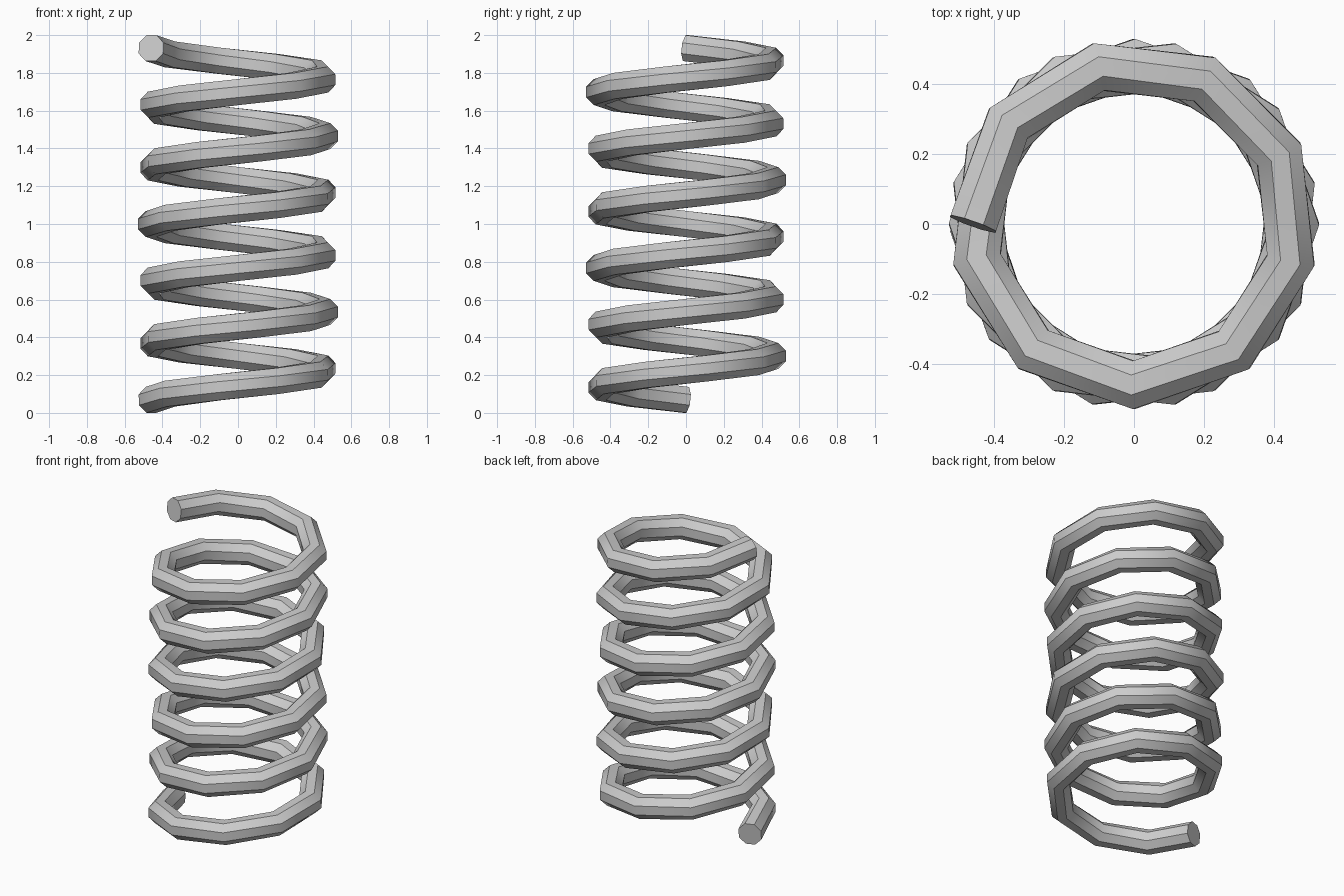
import bpy, bmesh, math
from mathutils import Vector

if "Cube" in bpy.data.objects:
    bpy.data.objects.remove(bpy.data.objects["Cube"])

TURNS, SEGMENTS, SIDES = 6, 56, 8
COIL_R, WIRE_R = 0.46, 0.0745
Z_LOW, Z_HIGH = 0.069, 1.931


def helix_point(i):
    # counter-clockwise climb starting and ending on the left side
    t = i / SEGMENTS
    a = math.pi + t * TURNS * 2 * math.pi
    return Vector((COIL_R * math.cos(a), COIL_R * math.sin(a),
                   Z_LOW + t * (Z_HIGH - Z_LOW)))


path = [helix_point(i) for i in range(SEGMENTS + 1)]
bm = bmesh.new()
rings = []

# octagonal wire section at every bend, flat side up
for i, p in enumerate(path):
    before = path[max(i - 1, 0)]
    after = path[min(i + 1, SEGMENTS)]
    tangent = (after - before).normalized()
    outward = tangent.cross(Vector((0, 0, 1))).normalized()
    up = outward.cross(tangent)
    ring = []
    for k in range(SIDES):
        a = (k + 0.5) * 2 * math.pi / SIDES
        ring.append(bm.verts.new(
            p + WIRE_R * (math.cos(a) * outward + math.sin(a) * up)))
    rings.append(ring)

# wire walls
for r0, r1 in zip(rings, rings[1:]):
    for k in range(SIDES):
        n = (k + 1) % SIDES
        bm.faces.new((r0[k], r0[n], r1[n], r1[k]))

# end caps
bm.faces.new(rings[0])
bm.faces.new(rings[-1])
bmesh.ops.recalc_face_normals(bm, faces=bm.faces)

mesh = bpy.data.meshes.new("coil_spring")
bm.to_mesh(mesh)
bm.free()
spring = bpy.data.objects.new("coil_spring", mesh)
bpy.context.collection.objects.link(spring)

# plain grey metal
steel = bpy.data.materials.new("light_grey")
steel.diffuse_color = (0.6, 0.6, 0.6, 1)
steel.use_nodes = True
steel.node_tree.nodes["Principled BSDF"].inputs["Base Color"].default_value = steel.diffuse_color
mesh.materials.append(steel)

# soft bends, crisp lengthwise edges
bpy.context.view_layer.objects.active = spring
spring.select_set(True)
bpy.ops.object.shade_smooth_by_angle(angle=math.radians(40))
